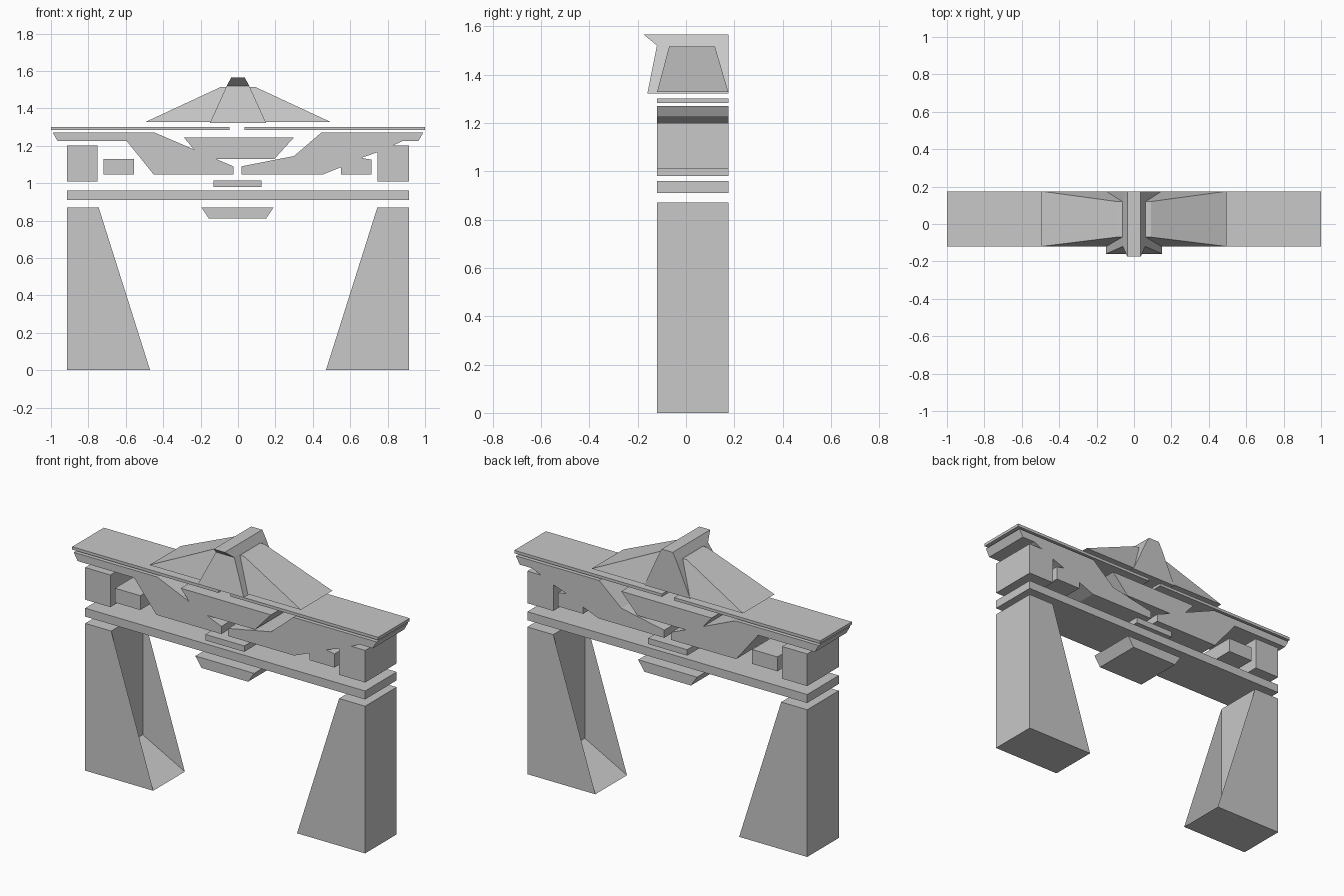
import bpy

cube = bpy.data.objects.get("Cube")
if cube:
    bpy.data.objects.remove(cube, do_unlink=True)

stone = bpy.data.materials.new("Grey stone")
stone.use_nodes = True
stone.diffuse_color = (0.58, 0.58, 0.58, 1)
bsdf = next(n for n in stone.node_tree.nodes if n.type == 'BSDF_PRINCIPLED')
bsdf.inputs["Base Color"].default_value = (0.58, 0.58, 0.58, 1)

FRONT, BACK = -0.12, 0.175


def add_mesh(name, verts, faces):
    mesh = bpy.data.meshes.new(name)
    mesh.from_pydata(verts, [], faces)
    mesh.materials.append(stone)
    obj = bpy.data.objects.new(name, mesh)
    bpy.context.collection.objects.link(obj)
    return obj


def area(p):
    return sum(a[0] * b[1] - b[0] * a[1] for a, b in zip(p, p[1:] + p[:1]))


def prism(name, profile):
    """Extrude an x-z outline from front to back."""
    if area(profile) < 0:
        profile = profile[::-1]
    n = len(profile)
    verts = [(x, y, z) for y in (FRONT, BACK) for x, z in profile]
    faces = [tuple(range(n)), tuple(range(2 * n - 1, n - 1, -1))]
    faces += [(i, i + n, (i + 1) % n + n, (i + 1) % n) for i in range(n)]
    return add_mesh(name, verts, faces)


def slab(name, x0, x1, z0, z1):
    return prism(name, [(x0, z0), (x1, z0), (x1, z1), (x0, z1)])


def loft(name, rings):
    """Stack rectangles given as (half width, front y, back y, z)."""
    verts, faces = [], [(3, 2, 1, 0)]
    for w, y0, y1, z in rings:
        verts += [(-w, y0, z), (w, y0, z), (w, y1, z), (-w, y1, z)]
    for r in range(0, 4 * (len(rings) - 1), 4):
        faces += [(r + i, r + (i + 1) % 4, r + (i + 1) % 4 + 4, r + i + 4)
                  for i in range(4)]
    t = len(verts) - 4
    faces.append((t, t + 1, t + 2, t + 3))
    return add_mesh(name, verts, faces)


# Tapered legs with a recessed inner side between thin front and back webs
for side, s in (("left", 1), ("right", -1)):
    prism(side + "_leg", [(s * 0.915, 0), (s * 0.47, 0), (s * 0.745, 0.145),
                          (s * 0.745, 0.87), (s * 0.915, 0.87)])
    tri = [(s * 0.47, 0), (s * 0.745, 0.145), (s * 0.745, 0.87)]
    if area(tri) < 0:
        tri.reverse()
    add_mesh(side + "_leg_webs",
             [(x, y, z) for y in (FRONT, BACK) for x, z in tri],
             [(0, 1, 2), (5, 4, 3)])

# Crossbeam, hanging keystone and small centre plate
slab("crossbeam", -0.915, 0.915, 0.91, 0.96)
prism("keystone", [(-0.155, 0.81), (0.15, 0.81), (0.19, 0.87), (-0.195, 0.87)])
slab("centre_plate", -0.13, 0.125, 0.98, 1.015)

# Frieze between the beam and the top slabs
slab("right_end_block", -0.915, -0.75, 1.01, 1.20)
slab("right_small_block", -0.72, -0.555, 1.045, 1.13)
prism("right_frieze", [
    (-0.99, 1.27), (-0.965, 1.225), (-0.595, 1.225), (-0.45, 1.045),
    (-0.025, 1.045), (-0.025, 1.09), (-0.12, 1.13), (0.195, 1.13),
    (0.30, 1.245), (-0.29, 1.245), (-0.235, 1.18), (-0.445, 1.27)])
prism("left_frieze", [
    (0.02, 1.045), (0.45, 1.045), (0.55, 1.085), (0.55, 1.045),
    (0.715, 1.045), (0.715, 1.125), (0.66, 1.135), (0.745, 1.165),
    (0.745, 1.01), (0.915, 1.01), (0.915, 1.20), (0.825, 1.20),
    (0.88, 1.225), (0.965, 1.225), (0.99, 1.27), (0.445, 1.27),
    (0.30, 1.145), (0.02, 1.09)])

# Top slabs, split at the centre
slab("right_top_slab", -1.0, -0.045, 1.283, 1.30)
slab("left_top_slab", 0.035, 1.0, 1.283, 1.30)

# Hipped roof and the gable crossing it with an overhanging ridge
loft("hipped_roof", [(0.495, FRONT, BACK, 1.327), (0.09, -0.07, 0.12, 1.515)])
loft("roof_gable", [(0.15, -0.16, BACK, 1.322), (0.06, -0.12, BACK, 1.52),
                    (0.036, -0.175, BACK, 1.565)])
